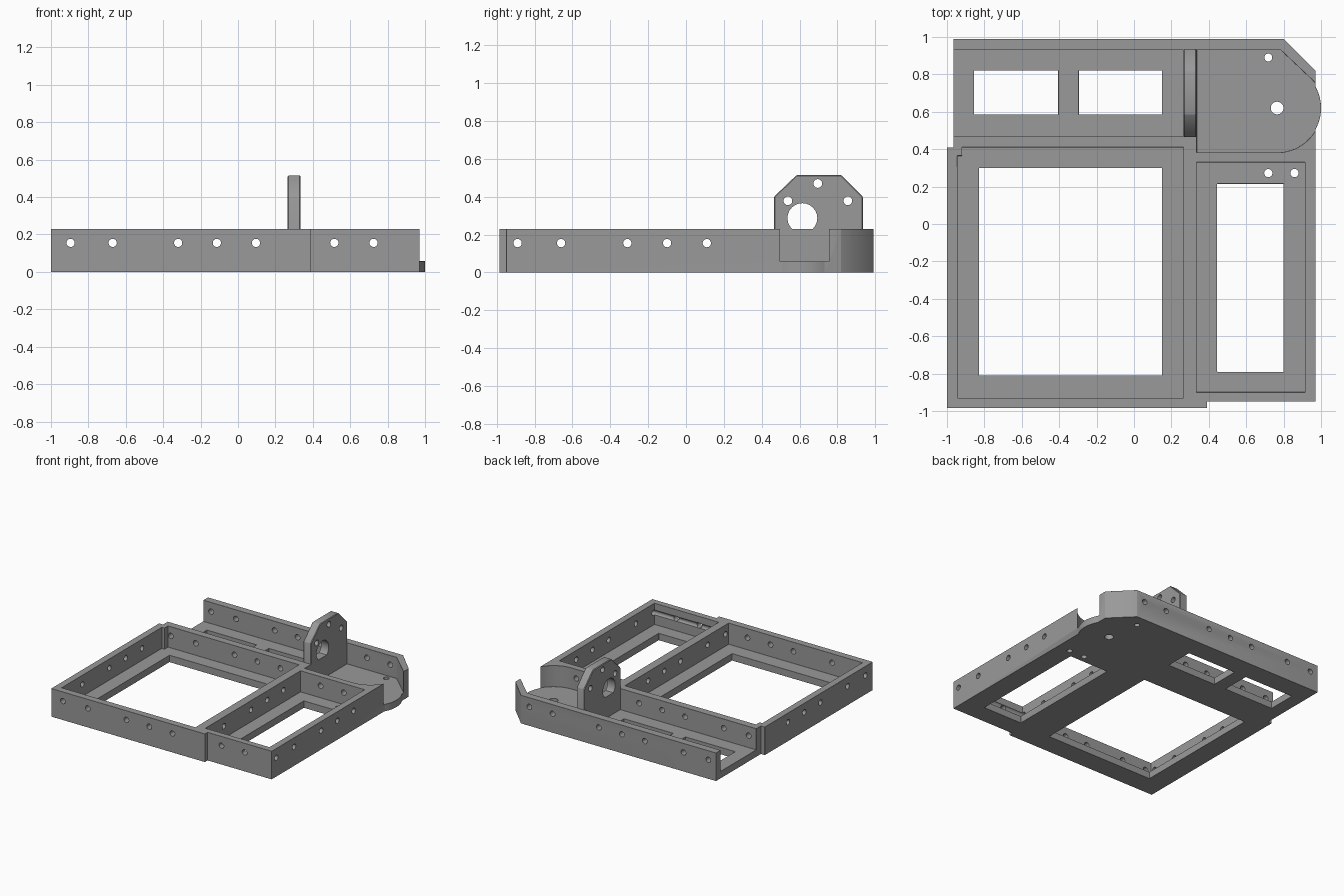
import bpy, bmesh, math
from mathutils import Matrix

if "Cube" in bpy.data.objects:
    bpy.data.objects.remove(bpy.data.objects["Cube"])

FLOOR, TOP = 0.057, 0.23
grey = bpy.data.materials.new("grey")
grey.diffuse_color = (0.32, 0.32, 0.32, 1)
grey.use_nodes = True
grey.node_tree.nodes["Principled BSDF"].inputs["Base Color"].default_value = grey.diffuse_color


def to_object(name, bm):
    bmesh.ops.recalc_face_normals(bm, faces=bm.faces[:])
    me = bpy.data.meshes.new(name)
    bm.to_mesh(me)
    bm.free()
    me.materials.append(grey)
    ob = bpy.data.objects.new(name, me)
    bpy.context.collection.objects.link(ob)
    return ob


def prism(name, pts, z0, z1):
    bm = bmesh.new()
    f = bm.faces.new([bm.verts.new((x, y, z0)) for x, y in pts])
    up = bmesh.ops.extrude_face_region(bm, geom=[f])["geom"]
    bmesh.ops.translate(bm, vec=(0, 0, z1 - z0),
                        verts=[v for v in up if isinstance(v, bmesh.types.BMVert)])
    return to_object(name, bm)


def rect(x0, x1, y0, y1):
    return [(x0, y0), (x1, y0), (x1, y1), (x0, y1)]


def arc(cx, cy, r, a0, a1, n=24):
    angles = [math.radians(a0 + (a1 - a0) * i / n) for i in range(n + 1)]
    return [(cx + r * math.cos(a), cy + r * math.sin(a)) for a in angles]


def drill(name, centre, r, axis, length):
    rot = {"X": Matrix.Rotation(math.pi / 2, 4, "Y"),
           "Y": Matrix.Rotation(math.pi / 2, 4, "X"), "Z": Matrix()}[axis]
    bm = bmesh.new()
    bmesh.ops.create_cone(bm, cap_ends=True, segments=24, radius1=r, radius2=r,
                          depth=length, matrix=Matrix.Translation(centre) @ rot)
    return to_object(name, bm)


def cut(ob, cutters):
    for c in cutters:
        m = ob.modifiers.new("cut", "BOOLEAN")
        m.operation, m.solver, m.object = "DIFFERENCE", "EXACT", c
        c.hide_render = True


def bevel(ob, width):
    m = ob.modifiers.new("edge", "BEVEL")
    m.width, m.segments, m.limit_method = width, 1, "ANGLE"
    m.angle_limit = math.radians(40)


def finish(ob, cutters):
    # bake the modifiers, then remove the helpers
    bpy.context.view_layer.update()
    me = bpy.data.meshes.new_from_object(
        ob.evaluated_get(bpy.context.evaluated_depsgraph_get()))
    ob.modifiers.clear()
    ob.data = me
    me.materials.clear()
    me.materials.append(grey)
    for c in cutters:
        bpy.data.objects.remove(c)
    bpy.ops.object.select_all(action="DESELECT")
    ob.select_set(True)
    bpy.context.view_layer.objects.active = ob
    bpy.ops.object.shade_smooth_by_angle(angle=math.radians(30))


# tray body with a rounded tab on the right and a chamfered back corner
a = math.degrees(math.acos(0.205 / 0.235))
outline = [(-1, -0.985), (0.39, -0.985), (0.39, -0.95), (0.97, -0.95)]
outline += arc(0.765, 0.62, 0.235, -a, a)
outline += [(0.97, 0.82), (0.80, 0.99), (-0.965, 0.99), (-0.965, 0.41), (-1, 0.41)]
body = prism("tray_body", outline, 0, TOP)

# pockets between the walls; the back ones run out through the sides
left_pocket = [(-0.945, -0.93), (0.265, -0.93), (0.265, 0.41), (-0.92, 0.41),
               (-0.92, 0.365), (-0.945, 0.365)]
corner_pocket = [(0.335, 0.382)] + arc(0.765, 0.62, 0.238, -90, -31)
corner_pocket += [(1.1, 0.49), (1.1, 0.755), (0.97, 0.755), (0.785, 0.93), (0.335, 0.93)]
pockets = [prism("pocket_cutter", p, FLOOR, 0.5) for p in (
    left_pocket, corner_pocket,
    rect(0.335, 0.915, -0.90, 0.33), rect(-1.1, 0.265, 0.47, 0.93))]

# floor windows
windows = [prism("window_cutter", rect(*w), -0.2, 0.5) for w in (
    (-0.83, 0.15, -0.81, 0.30), (0.445, 0.80, -0.79, 0.215),
    (-0.855, -0.405, 0.585, 0.82), (-0.295, 0.15, 0.585, 0.82))]

# screw holes through the walls and the floor
holes = [drill("hole_cutter", (x, 0, 0.155), 0.022, "Y", 3)
         for x in (-0.895, -0.67, -0.32, -0.113, 0.096, 0.515, 0.725)]
holes += [drill("hole_cutter", (0, y, 0.155), 0.022, "X", 3)
          for y in (-0.89, -0.66, -0.31, -0.10, 0.11)]
holes += [drill("hole_cutter", (x, y, 0), r, "Z", 0.3) for x, y, r in (
    (0.718, 0.89, 0.021), (0.765, 0.62, 0.034), (0.718, 0.272, 0.022), (0.858, 0.272, 0.022))]

cut(body, pockets + windows)
bevel(body, 0.006)
cut(body, holes)
finish(body, pockets + windows + holes)

# upright mounting plate: profile in y and z, thickness along x
profile = [(0.465, 0.03), (0.935, 0.03), (0.935, 0.40), (0.82, 0.515),
           (0.585, 0.515), (0.465, 0.40)]
plate = prism("mounting_plate", profile, 0.265, 0.335)
plate.data.transform(Matrix(((0, 0, 1, 0), (1, 0, 0, 0), (0, 1, 0, 0), (0, 0, 0, 1))))

# ring of screw holes and the off-centre shaft hole
bores = [drill("bore_cutter", (0.3, y, z), 0.023, "X", 0.3)
         for y, z in arc(0.697, 0.287, 0.183, 30, 330, 5)]
bores.append(drill("bore_cutter", (0.3, 0.615, 0.287), 0.079, "X", 0.3))
bevel(plate, 0.005)
cut(plate, bores)
finish(plate, bores)
